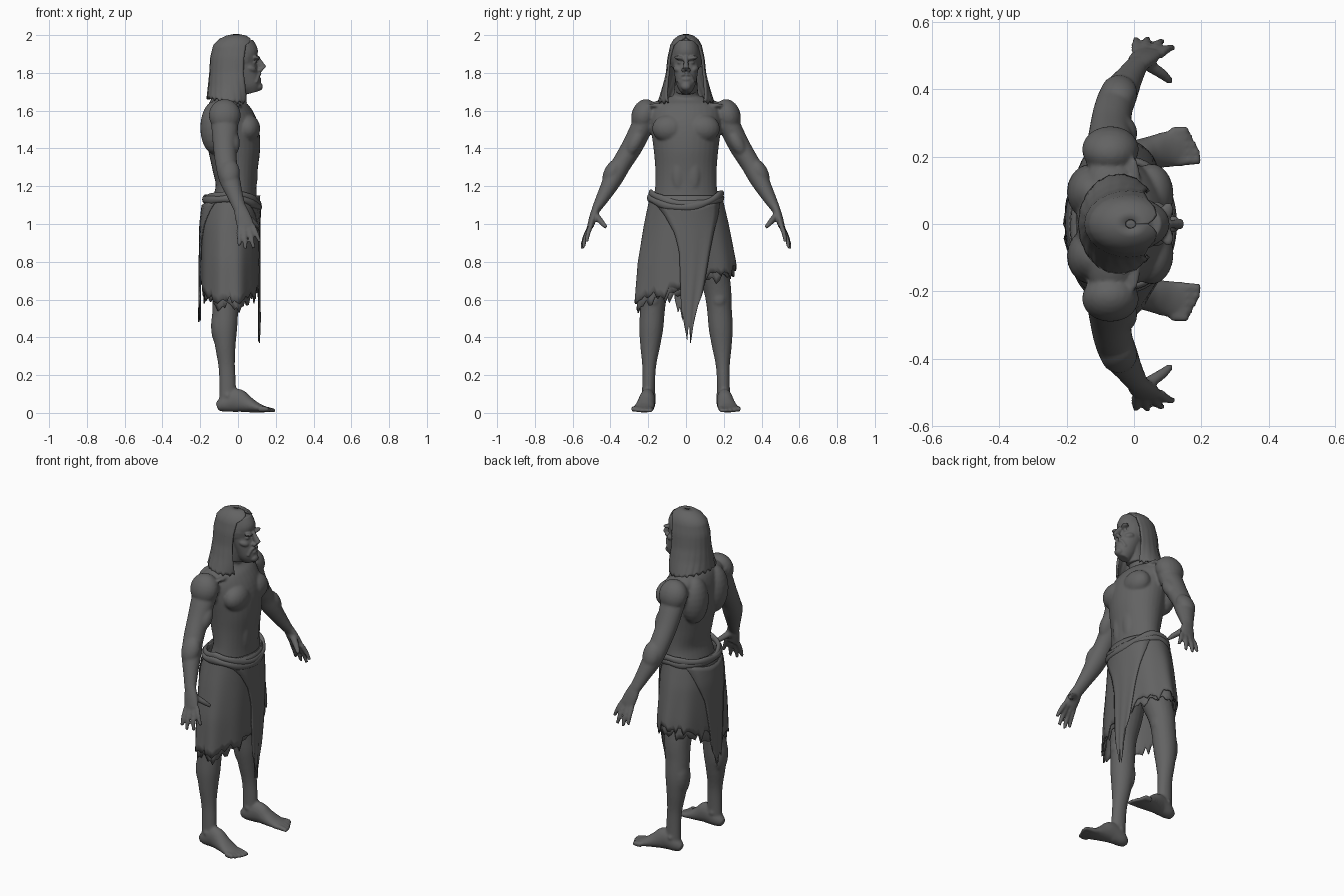
import bpy, bmesh, math, random
from mathutils import Vector, Matrix, Euler

random.seed(4)
if "Cube" in bpy.data.objects:
    bpy.data.objects.remove(bpy.data.objects["Cube"], do_unlink=True)

GREY = (0.125, 0.125, 0.125, 1)
material = bpy.data.materials.new("dark grey")
material.use_nodes = True
material.diffuse_color = GREY
shader = material.node_tree.nodes["Principled BSDF"]
shader.inputs["Base Color"].default_value = GREY
shader.inputs["Roughness"].default_value = 0.8


def interpolate(table, key):
    """Linear lookup in rows sorted by falling first value."""
    if key >= table[0][0]:
        return table[0][1:]
    for upper, lower in zip(table, table[1:]):
        if key >= lower[0]:
            f = (upper[0] - key) / (upper[0] - lower[0])
            return [a + (b - a) * f for a, b in zip(upper[1:], lower[1:])]
    return table[-1][1:]


def smooth_path(points, steps=4):
    """Catmull-Rom through rows of (x, y, z, radius a, radius b)."""
    rows = [Vector(p) for p in points]
    rows = [rows[0]] + rows + [rows[-1]]
    out = []
    for a, b, c, d in zip(rows, rows[1:], rows[2:], rows[3:]):
        for i in range(steps):
            t = i / steps
            out.append(0.5 * (2 * b + (c - a) * t + (2 * a - 5 * b + 4 * c - d) * t * t
                              + (3 * b - a - 3 * c + d) * t * t * t))
    return out + [rows[-1]]


def tube(bm, points, sides=20, axis=(1, 0, 0), mirrored=True):
    """Closed elliptical loft along a path, repeated on the other side if mirrored."""
    path = smooth_path(points)
    for side in ((1, -1) if mirrored else (1,)):
        centres = [Vector((p[0], p[1] * side, p[2])) for p in path]
        rings = []
        for i, (c, p) in enumerate(zip(centres, path)):
            tangent = (centres[min(i + 1, len(path) - 1)] - centres[max(i - 1, 0)]).normalized()
            u = Vector(axis)
            u = (u - tangent * u.dot(tangent)).normalized()
            v = tangent.cross(u)
            rings.append([bm.verts.new(c + u * p[3] * math.cos(k * math.tau / sides)
                                       + v * p[4] * math.sin(k * math.tau / sides))
                          for k in range(sides)])
        for low, high in zip(rings, rings[1:]):
            for k in range(sides):
                n = (k + 1) % sides
                bm.faces.new((low[k], low[n], high[n], high[k]))
        bm.faces.new(rings[0][::-1])
        bm.faces.new(rings[-1])


def blob(bm, centre, radii, turn=(0, 0, 0), mirrored=True):
    """Ellipsoid muscle or feature."""
    for side in ((1, -1) if mirrored else (1,)):
        place = Matrix.LocRotScale(Vector((centre[0], centre[1] * side, centre[2])),
                                   Euler((turn[0] * side, turn[1], turn[2] * side)), Vector(radii))
        bmesh.ops.create_uvsphere(bm, u_segments=20, v_segments=12, radius=1, matrix=place)


def finish(bm, name):
    bmesh.ops.recalc_face_normals(bm, faces=bm.faces[:])
    mesh = bpy.data.meshes.new(name)
    bm.to_mesh(mesh)
    bm.free()
    mesh.materials.append(material)
    mesh.polygons.foreach_set("use_smooth", [True] * len(mesh.polygons))
    obj = bpy.data.objects.new(name, mesh)
    bpy.context.collection.objects.link(obj)
    return obj


def sculpt(bm, name, voxel, passes):
    """Fuse overlapping volumes into one soft skin."""
    obj = finish(bm, name)
    remesh = obj.modifiers.new("fuse", 'REMESH')
    remesh.mode = 'VOXEL'
    remesh.voxel_size = voxel
    remesh.use_smooth_shade = True
    soften = obj.modifiers.new("soften", 'SMOOTH')
    soften.factor = 0.5
    soften.iterations = passes


def sheet(name, rows, thickness, closed=False):
    """Cloth or hair made from a grid of points."""
    bm = bmesh.new()
    grid = [[bm.verts.new(p) for p in row] for row in rows]
    count = len(grid[0])
    for a, b in zip(grid, grid[1:]):
        for k in range(count if closed else count - 1):
            n = (k + 1) % count
            bm.faces.new((a[k], a[n], b[n], b[k]))
    obj = finish(bm, name)
    solid = obj.modifiers.new("thickness", 'SOLIDIFY')
    solid.thickness = thickness
    solid.offset = 0
    return obj


# Torso and neck
body = bmesh.new()
tube(body, [(-.04, 0, .86, .10, .16), (-.035, 0, 1, .13, .18), (-.02, 0, 1.1, .122, .178),
            (-.01, 0, 1.2, .108, .163), (-.015, 0, 1.3, .122, .163), (-.02, 0, 1.4, .138, .172),
            (-.03, 0, 1.5, .14, .185), (-.05, 0, 1.58, .125, .19), (-.06, 0, 1.635, .1, .16),
            (-.06, 0, 1.675, .065, .09)], sides=32, mirrored=False)
tube(body, [(-.07, 0, 1.58, .07, .08), (-.05, 0, 1.68, .065, .066), (-.02, 0, 1.78, .06, .058)],
     mirrored=False)
blob(body, (.052, .088, 1.505), (.066, .092, .075))          # chest
blob(body, (.075, .04, 1.27), (.03, .04, .11))               # belly
blob(body, (-.125, .095, 1.51), (.075, .085, .14))           # shoulder blade
blob(body, (-.07, .12, 1.615), (.07, .11, .045), (-.25, 0, 0))  # trapezius
blob(body, (.0, .11, 1.625), (.02, .09, .014), (.05, 0, 0))  # collar bone

# Arms
tube(body, [(-.07, .19, 1.6, .075, .06), (-.07, .24, 1.5, .07, .058), (-.07, .285, 1.41, .062, .056),
            (-.062, .34, 1.32, .058, .052), (-.045, .385, 1.24, .056, .05),
            (-.015, .435, 1.15, .042, .037), (.01, .475, 1.08, .034, .024)])
blob(body, (-.07, .222, 1.575), (.085, .067, .088), (.3, 0, 0))   # deltoid
blob(body, (-.035, .27, 1.43), (.045, .04, .08), (.5, 0, 0))      # biceps
blob(body, (-.045, .39, 1.27), (.055, .045, .08), (.45, 0, 0))    # forearm

# Hands
tube(body, [(.01, .472, 1.09, .033, .022), (.025, .49, 1.04, .043, .021), (.042, .507, .985, .046, .017)])
for base, tip in (((.006, .51, .98), (.006, .55, .885)), ((.032, .513, .98), (.04, .551, .868)),
                  ((.058, .51, .982), (.083, .545, .872)), ((.078, .503, .992), (.116, .525, .905))):
    middle = [(a + b) / 2 for a, b in zip(base, tip)]
    middle[1] += .005
    tube(body, [(*base, .014, .013), (*middle, .0135, .013), (*tip, .01, .009)], sides=10)
tube(body, [(.03, .48, 1.05, .02, .018), (.08, .448, 1.01, .017, .016), (.11, .422, .982, .011, .01)], sides=10)

# Legs
tube(body, [(-.04, .1, .97, .12, .09), (-.05, .13, .8, .1, .09), (-.06, .165, .66, .076, .074),
            (-.067, .176, .56, .07, .066), (-.07, .184, .45, .066, .064), (-.067, .19, .35, .054, .052),
            (-.06, .195, .25, .044, .037), (-.055, .198, .15, .044, .034), (-.055, .2, .04, .045, .035)])
blob(body, (-.1, .182, .46), (.043, .056, .11))              # calf
blob(body, (-.015, .175, .6), (.028, .038, .045))            # kneecap
blob(body, (-.055, .2, .09), (.025, .043, .025))             # ankle bone

# Feet
tube(body, [(-.11, .2, .03, .02, .022), (-.075, .2, .045, .037, .043), (-.01, .204, .066, .042, .064),
            (.05, .213, .045, .048, .044), (.1, .222, .028, .054, .027), (.145, .23, .018, .052, .016)],
     axis=(0, 1, 0))
for i in range(5):
    start, width = .187 + i * .022, .0135 if i else .018
    end = .198 - .011 * i * i / 3.8
    tube(body, [(.11, start, .022, width, .016), (.15, start + .003, .019, width, .015),
                (end, start + .004, .011, width * .8, .01)], sides=10, axis=(0, 1, 0))
sculpt(body, "body", .0075, 4)

# Head with face
head = bmesh.new()
blob(head, (-.015, 0, 1.885), (.117, .084, .11), mirrored=False)
tube(head, [(.078, 0, 1.695, .035, .026), (.068, 0, 1.73, .056, .047), (.052, 0, 1.775, .064, .058),
            (.035, 0, 1.82, .07, .066), (.02, 0, 1.855, .078, .07), (.01, 0, 1.9, .098, .073),
            (-.005, 0, 1.95, .088, .066)], sides=28, mirrored=False)
tube(head, [(-.02, 0, 1.7, .06, .055), (.01, 0, 1.8, .07, .06)], mirrored=False)
blob(head, (.095, .032, 1.878), (.02, .034, .011), (.2, 0, -.35))     # brow
blob(head, (.085, .03, 1.855), (.013, .016, .01))                     # eye
blob(head, (.07, .045, 1.822), (.03, .02, .018), (0, .3, -.4))        # cheekbone
tube(head, [(.096, 0, 1.88, .016, .012), (.12, 0, 1.845, .018, .013), (.138, 0, 1.822, .016, .017)],
     sides=12, mirrored=False)
blob(head, (.118, .014, 1.815), (.014, .011, .01))                    # nostril
tube(head, [(.115, .004, 1.796, .012, .009), (.106, .025, 1.785, .011, .008),
            (.094, .04, 1.75, .01, .008)], sides=10)                  # moustache
blob(head, (.112, 0, 1.766), (.013, .022, .008), mirrored=False)      # lower lip
blob(head, (.11, 0, 1.727), (.022, .027, .022), mirrored=False)       # chin
blob(head, (-.02, .088, 1.86), (.02, .012, .036), (0, -.2, .3))       # ear
sculpt(head, "head", .005, 3)

# Long hair, open around the face: height, centre, depth, width, opening angle
HAIR = [(2, -.01, .01, .01, 0), (1.992, -.01, .05, .037, 0), (1.975, -.012, .083, .06, .4),
        (1.945, -.015, .11, .078, 1.05), (1.88, -.015, .126, .092, 1.2), (1.8, -.02, .125, .1, 1.18),
        (1.73, -.03, .122, .117, 1.0), (1.645, -.045, .115, .143, .72)]
rows = []
heights = [1.999, 1.992, 1.984, 1.975, 1.96] + [1.945 - .0167 * i for i in range(19)]
for z in heights:
    centre, depth, width, opening = interpolate(HAIR, z)
    row = []
    for k in range(49):
        angle = opening + (math.tau - 2 * opening) * k / 48
        strand = 1 + .012 * math.sin(k * 1.9) * min(1, (2 - z) * 4)
        drop = max(0, 1.73 - z) * (.3 * max(0, -math.cos(angle)) + .12 * math.sin(k * 2.3))
        row.append((centre + depth * strand * math.cos(angle), width * strand * math.sin(angle), z + drop))
    rows.append(row)
sheet("hair", rows, .012)

# Skirt outline: height, centre, depth, width
SKIRT = [(1.16, -.025, .14, .185), (1.1, -.035, .146, .198), (1, -.043, .15, .22),
         (.8, -.045, .15, .255), (.55, -.045, .15, .275)]


def skirt(name, scale, lift):
    """Ragged cloth ring, longer on one side."""
    count = 72
    tears = [random.uniform(-.022, .022) - (.03 if k % 9 == 4 else 0) for k in range(count)]
    rows = []
    for r in range(15):
        t = r / 14
        row = []
        for k in range(count):
            a = math.tau * k / count
            hem = .68 + .085 * math.sin(a) + lift + tears[k]
            z = 1.15 + (hem - 1.15) * t
            centre, depth, width = interpolate(SKIRT, z)
            fold = scale * (1 + t * (.022 * math.sin(a * 9) + .012 * math.sin(a * 5 + 1)))
            row.append((centre + depth * fold * math.cos(a), width * fold * math.sin(a), z))
        rows.append(row)
    sheet(name, rows, .007, closed=True)


skirt("skirt", 1, 0)
skirt("underskirt", .95, -.03)


def flap(name, facing, edges, tips):
    """Hanging cloth panel that lies over the skirt and ends in torn points."""
    rows = []
    for r in range(21):
        t = r / 20
        row = []
        for k, tip in enumerate(tips):
            u = k / (len(tips) - 1)
            top = 1.13 - .03 * math.sin(u * math.pi)
            z = top + (tip - top) * t
            low, high = interpolate(edges, z)
            y = low + (high - low) * u
            centre, depth, width = interpolate(SKIRT, z)
            bulge = math.sqrt(max(.05, 1 - (y / width) ** 2))
            ripple = .004 * math.sin(k * 1.6) * t
            row.append((centre + facing * (depth * bulge + .009 + ripple), y, z))
        rows.append(row)
    sheet(name, rows, .006)


flap("front_flap", 1, [(1.13, -.18, .18), (1.05, -.115, .17), (.95, -.06, .145), (.85, -.035, .125),
                       (.7, -.03, .1), (.55, -.025, .07), (.4, -.012, .048)],
     [.55, .48, .43, .38, .46, .45, .37, .42, .5, .57, .63])
flap("back_flap", -1, [(1.13, -.17, .17), (1, -.12, .13), (.9, -.08, .09), (.7, -.065, .055),
                       (.48, -.05, .03)],
     [.6, .53, .56, .49, .54, .48, .55, .58, .63])


def sash(name, dip, lean, grow):
    """Rolled cloth band around the waist, sagging at the front."""
    rows = []
    for k in range(64):
        a = math.tau * k / 64
        front = max(0, math.cos(a))
        z = 1.15 - dip * front ** 2 - .02 * max(0, -math.cos(a)) + lean * math.sin(a)
        centre, depth, width = interpolate(SKIRT, z)
        row = []
        for j in range(10):
            b = math.tau * j / 10
            out = grow + .013 * math.cos(b)
            row.append((centre + (depth + out) * math.cos(a), (width + out) * math.sin(a),
                        z + (.02 + .003 * math.sin(a * 7)) * math.sin(b)))
        rows.append(row)
    bm = bmesh.new()
    grid = [[bm.verts.new(p) for p in row] for row in rows]
    for k, row in enumerate(grid):
        following = grid[(k + 1) % len(grid)]
        for j in range(10):
            n = (j + 1) % 10
            bm.faces.new((row[j], row[n], following[n], following[j]))
    finish(bm, name)


sash("upper_sash", .045, -.012, 0)
sash("lower_sash", .06, .012, .004)
